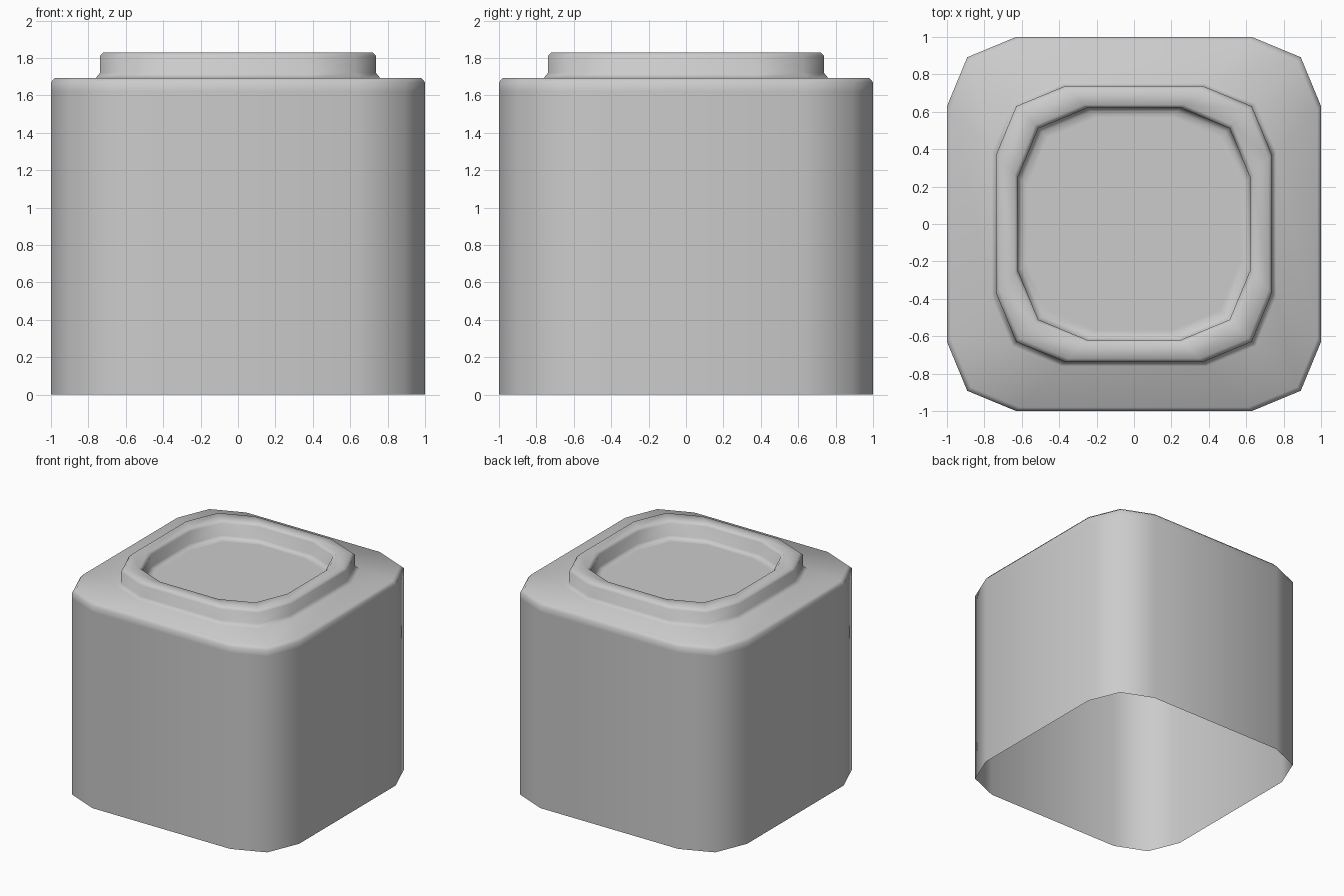
import bpy, bmesh, math

if "Cube" in bpy.data.objects:
    bpy.data.objects.remove(bpy.data.objects["Cube"])

R = 0.37  # corner radius shared by every ring


def ring_points(half, z):
    """Rounded square: three points per corner, twelve in all."""
    c = half - R
    return [(sx * c + R * math.cos(math.radians(a)),
             sy * c + R * math.sin(math.radians(a)), z)
            for sx, sy, start in ((1, 1, 0), (-1, 1, 90), (-1, -1, 180), (1, -1, 270))
            for a in (start, start + 45, start + 90)]


def lofted_shell(name, profile):
    bm = bmesh.new()
    rings = [[bm.verts.new(p) for p in ring_points(h, z)] for h, z in profile]
    for lo, hi in zip(rings, rings[1:]):
        for i in range(12):
            j = (i + 1) % 12
            bm.faces.new((lo[i], lo[j], hi[j], hi[i]))
    bm.faces.new(rings[-1])  # recess floor
    for f in bm.faces:
        f.smooth = True
    mesh = bpy.data.meshes.new(name)
    bm.to_mesh(mesh)
    bm.free()
    obj = bpy.data.objects.new(name, mesh)
    bpy.context.collection.objects.link(obj)
    return obj


# Open-bottomed body, shoulder, raised collar and recessed top (half width, z)
lofted_shell("container_shell", [
    (1.0, 0.0), (1.0, 1.62), (1.0, 1.67), (0.98, 1.693),
    (0.76, 1.693), (0.738, 1.72),
    (0.738, 1.81), (0.72, 1.83),
    (0.637, 1.83), (0.62, 1.81),
    (0.62, 1.71), (0.60, 1.69), (0.57, 1.69),
])
